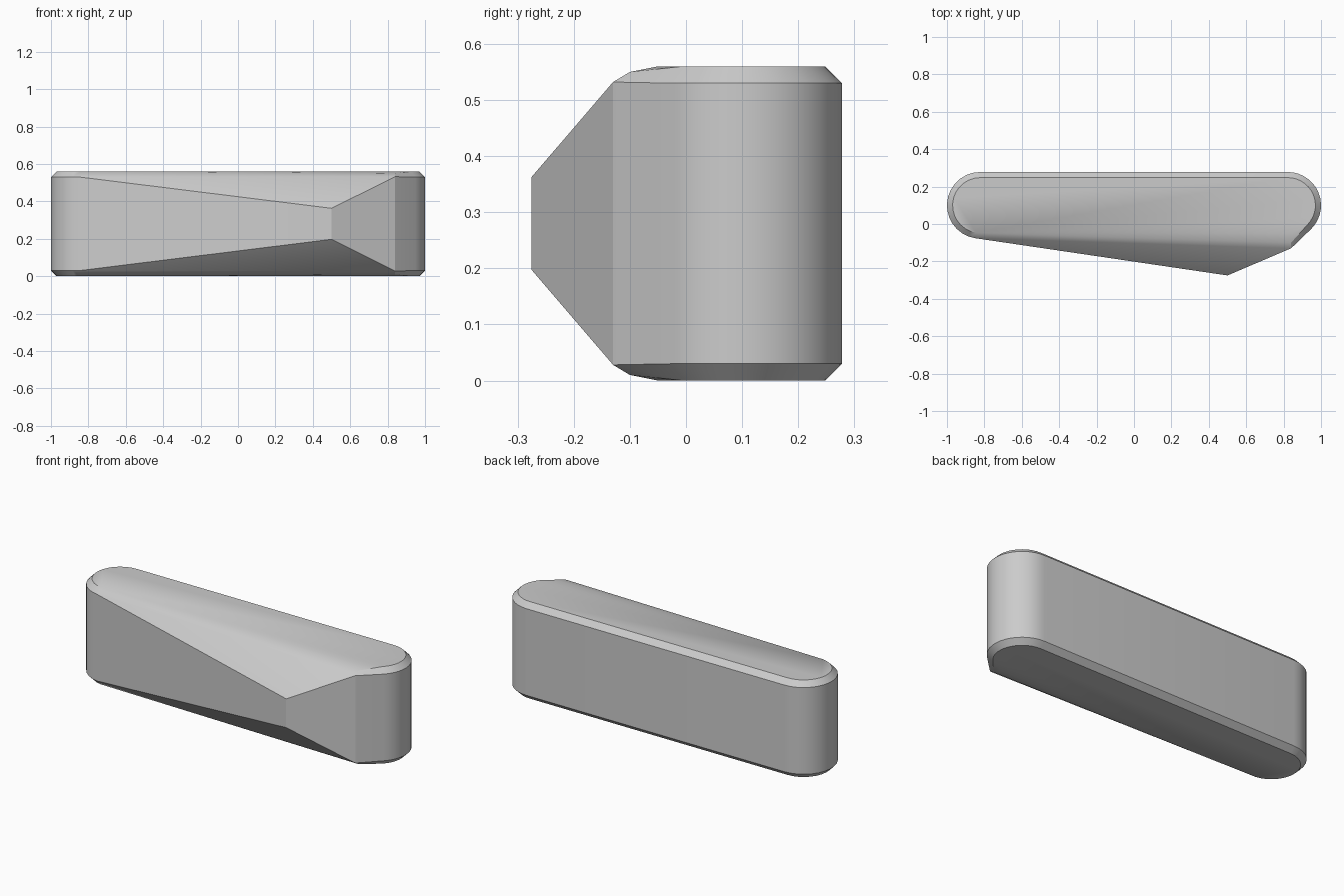
import bpy
import bmesh
from math import cos, sin, radians

if "Cube" in bpy.data.objects:
    bpy.data.objects.remove(bpy.data.objects["Cube"])

HEIGHT = 0.56
RADIUS = 0.178
CHAMFER = 0.03
END_X, END_Y = 0.822, 0.1

grey = bpy.data.materials.new("plain_grey")
grey.use_nodes = True
colour = (0.6, 0.6, 0.6, 1)
grey.diffuse_color = colour
grey.node_tree.nodes["Principled BSDF"].inputs["Base Color"].default_value = colour


def arc(centre_x, start, end, radius, steps=14):
    """Points along one rounded end of the bar."""
    angles = [radians(start + (end - start) * i / steps) for i in range(steps + 1)]
    return [(centre_x + radius * cos(a), END_Y + radius * sin(a)) for a in angles]


def outline(radius):
    return arc(END_X, -45, 90, radius) + arc(-END_X, 90, 262, radius)


# Upper half of the body: wall outline, inset cap and stepped front shoulder
half = [(x, y, HEIGHT - CHAMFER) for x, y in outline(RADIUS)]
half += [(x, y, HEIGHT) for x, y in outline(RADIUS - CHAMFER)]
half += [(0.84, -0.05, HEIGHT), (0.84, -0.1, 0.55), (0.84, -0.13, 0.532)]

# Softened nose of the front wedge
half += [(0.475, -0.271, 0.366), (0.5, -0.275, 0.363), (0.525, -0.264, 0.366)]

# Mirror the points about mid height and wrap them in one convex skin
bm = bmesh.new()
for x, y, z in half:
    bm.verts.new((x, y, z))
    bm.verts.new((x, y, HEIGHT - z))
hull = bmesh.ops.convex_hull(bm, input=bm.verts)
loose = [v for v in bm.verts if not v.link_faces]
bmesh.ops.delete(bm, geom=loose, context='VERTS')
bmesh.ops.dissolve_limit(bm, angle_limit=radians(1), verts=bm.verts, edges=bm.edges)
bmesh.ops.recalc_face_normals(bm, faces=bm.faces)

mesh = bpy.data.meshes.new("wedge_bar_body")
bm.to_mesh(mesh)
bm.free()
mesh.materials.append(grey)
body = bpy.data.objects.new("wedge_bar_body", mesh)
bpy.context.collection.objects.link(body)

bpy.ops.object.select_all(action='DESELECT')
body.select_set(True)
bpy.context.view_layer.objects.active = body
bpy.ops.object.shade_smooth_by_angle(angle=radians(20))
